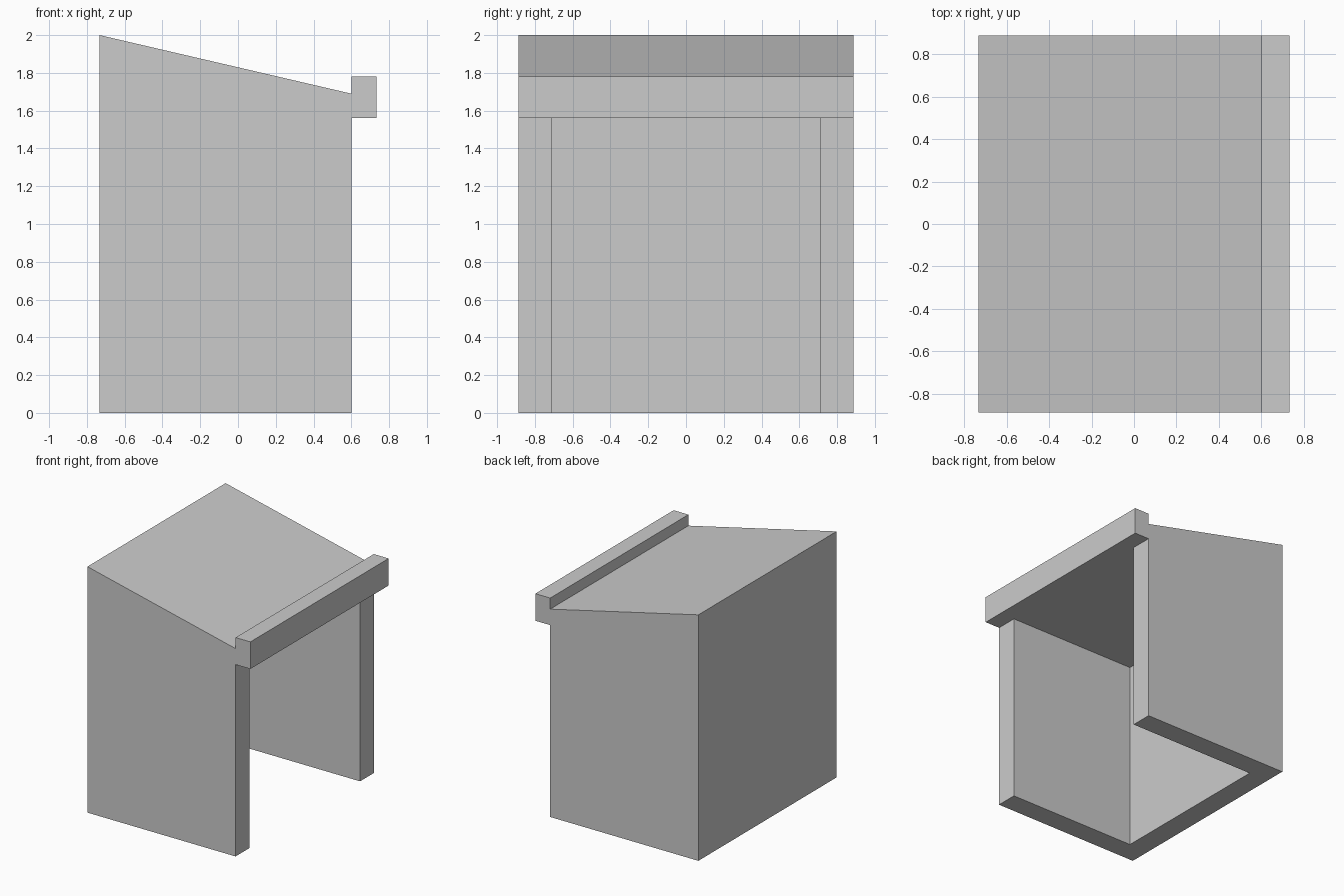
import bpy
import bmesh

if "Cube" in bpy.data.objects:
    bpy.data.objects.remove(bpy.data.objects["Cube"])

grey = bpy.data.materials.new("plain grey")
grey.diffuse_color = (0.6, 0.6, 0.6, 1.0)
grey.use_nodes = True
grey.node_tree.nodes["Principled BSDF"].inputs["Base Color"].default_value = grey.diffuse_color


def prism(name, profile, half_depth):
    """Extrude an x-z profile along y, centred on y = 0."""
    bm = bmesh.new()
    face = bm.faces.new([bm.verts.new((x, -half_depth, z)) for x, z in profile])
    out = bmesh.ops.extrude_face_region(bm, geom=[face])
    verts = [v for v in out["geom"] if isinstance(v, bmesh.types.BMVert)]
    bmesh.ops.translate(bm, verts=verts, vec=(0, 2 * half_depth, 0))
    bmesh.ops.recalc_face_normals(bm, faces=bm.faces)
    mesh = bpy.data.meshes.new(name)
    bm.to_mesh(mesh)
    bm.free()
    mesh.materials.append(grey)
    obj = bpy.data.objects.new(name, mesh)
    bpy.context.collection.objects.link(obj)
    return obj


BACK, OPEN, LIP = -0.733, 0.6, 0.733     # x of back wall, open side, lip edge
CEILING, LIP_TOP = 1.56, 1.78
HALF_DEPTH, WALL = 0.888, 0.177

# Shelter body: walls, sloped roof and raised lip in one side profile
shelter = prism("shelter", [
    (BACK, 0), (OPEN, 0), (OPEN, CEILING), (LIP, CEILING),
    (LIP, LIP_TOP), (OPEN, LIP_TOP), (OPEN, 1.69), (BACK, 2.0),
], HALF_DEPTH)

# Hollow interior, open at the floor and on the lip side
cutter = prism("interior_cutter", [
    (BACK + WALL, -0.2), (OPEN + 0.05, -0.2),
    (OPEN + 0.05, CEILING), (BACK + WALL, CEILING),
], HALF_DEPTH - WALL)
cutter.hide_render = True

hollow = shelter.modifiers.new("hollow", "BOOLEAN")
hollow.operation = "DIFFERENCE"
hollow.solver = "EXACT"
hollow.object = cutter

# Apply the cut and discard the helper
bpy.context.view_layer.objects.active = shelter
shelter.select_set(True)
bpy.ops.object.modifier_apply(modifier=hollow.name)
bpy.data.objects.remove(cutter)
